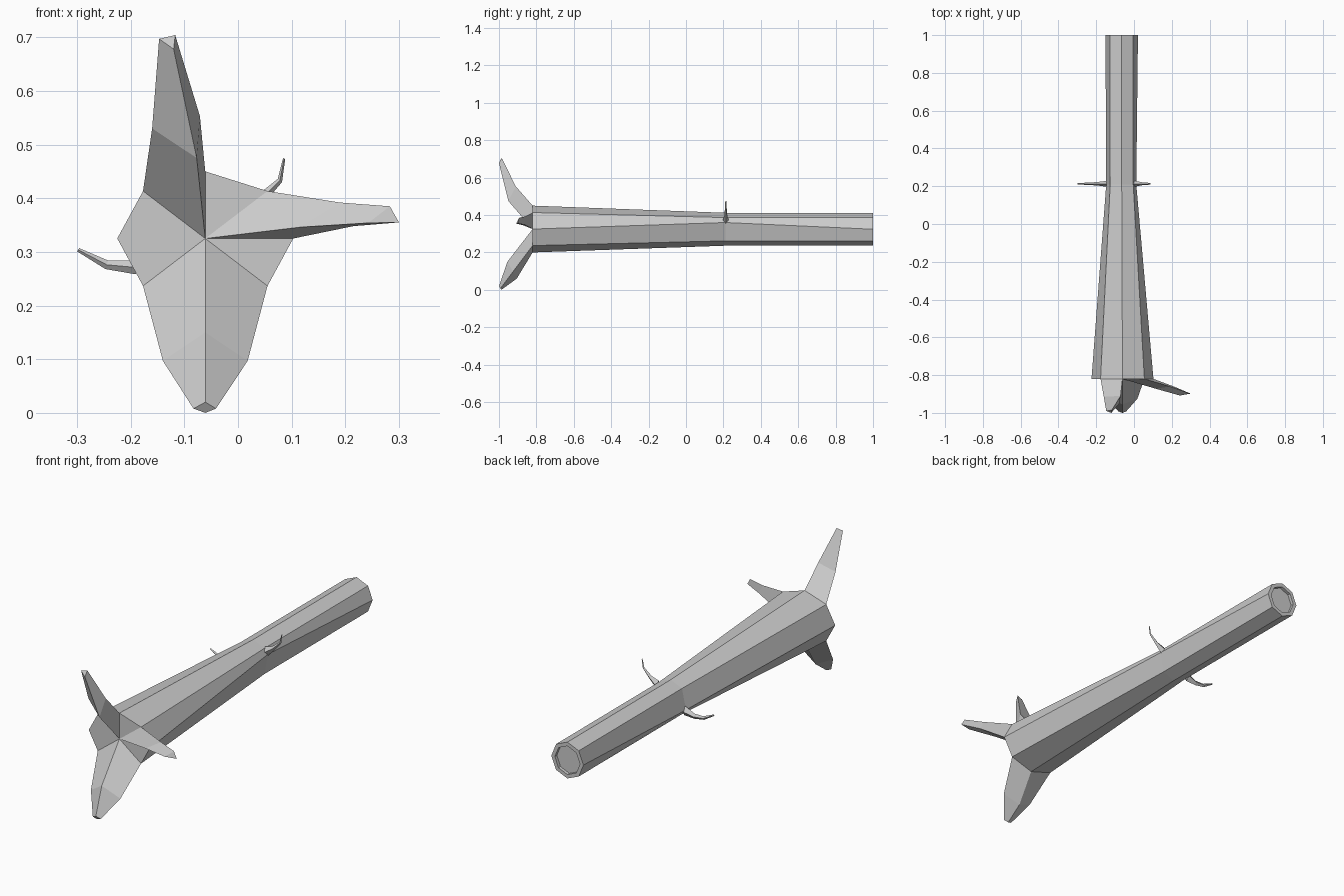
import bpy, bmesh
from math import cos, sin, pi


def make_object(name, bm):
    bmesh.ops.recalc_face_normals(bm, faces=bm.faces)
    mesh = bpy.data.meshes.new(name)
    bm.to_mesh(mesh)
    bm.free()
    bpy.context.collection.objects.link(bpy.data.objects.new(name, mesh))


def loft(bm, rings):
    """Bridge successive closed rings of points; returns vertex rings."""
    vr = [[bm.verts.new(p) for p in r] for r in rings]
    for a, b in zip(vr, vr[1:]):
        n = len(a)
        for i in range(n):
            j = (i + 1) % n
            bm.faces.new((a[i], a[j], b[j], b[i]))
    return vr


def octagon(cx, cz, rx, rz, y):
    return [(cx + rx * cos(k * pi / 4), y, cz + rz * sin(k * pi / 4)) for k in range(8)]


# Trunk: flared butt end, slim top, with a shallow recessed end cut
butt = octagon(-0.061, 0.325, 0.164, 0.125, -0.82)
knot = octagon(-0.065, 0.324, 0.086, 0.088, 0.21)
knot[0] = (0.012, 0.21, 0.36)
knot[4] = (-0.147, 0.21, 0.288)
centre = (-0.061, -0.82, 0.325)

bm = bmesh.new()
rings = loft(bm, [butt, knot,
                  octagon(-0.065, 0.324, 0.086, 0.088, 1.0),
                  octagon(-0.065, 0.324, 0.067, 0.069, 1.0),
                  octagon(-0.065, 0.324, 0.067, 0.069, 0.985)])
bm.faces.new(rings[-1])
hub = bm.verts.new(centre)
for k in (1, 3, 4, 7):          # butt wedges not covered by a root
    bm.faces.new((hub, rings[0][k], rings[0][(k + 1) % 8]))
make_object("trunk", bm)

# Roots: each continues one or two wedges of the butt end and tapers to a tip
roots = {
    "upper_root": [
        [centre, butt[2], butt[3]],
        [(-0.077, -0.95, 0.475), (-0.071, -0.91, 0.553), (-0.160, -0.915, 0.53)],
        [(-0.120, -1.0, 0.678), (-0.117, -0.985, 0.704), (-0.147, -0.99, 0.697)]],
    "side_root": [
        [centre, butt[0], butt[1]],
        [(0.115, -0.872, 0.346), (0.215, -0.862, 0.348), (0.190, -0.86, 0.392)],
        [(0.243, -0.908, 0.354), (0.300, -0.898, 0.355), (0.283, -0.893, 0.385)]],
    "lower_root": [
        [centre, butt[5], butt[6], butt[7]],
        [(-0.061, -0.955, 0.15), (-0.140, -0.925, 0.097),
         (-0.061, -0.905, 0.06), (0.018, -0.925, 0.097)],
        [(-0.061, -1.0, 0.020), (-0.083, -0.992, 0.008),
         (-0.061, -0.987, 0.0), (-0.041, -0.992, 0.008)]],
}
for name, sections in roots.items():
    bm = bmesh.new()
    bm.faces.new(loft(bm, sections)[-1])
    make_object(name, bm)


# Twigs: four-sided curved spikes; each section is (lower x,z, upper x,z, half depth)
def twig(name, sections):
    bm = bmesh.new()
    rings = []
    for x0, z0, x1, z1, d in sections:
        xm, zm = (x0 + x1) / 2, (z0 + z1) / 2
        rings.append([(x0, 0.213, z0), (xm, 0.213 + d, zm),
                      (x1, 0.213, z1), (xm, 0.213 - d, zm)])
    bm.faces.new(loft(bm, rings)[-1])
    make_object(name, bm)


twig("right_twig", [(0.008, 0.350, -0.004, 0.392, 0.016),
                    (0.048, 0.390, 0.035, 0.405, 0.008),
                    (0.082, 0.430, 0.074, 0.436, 0.005),
                    (0.088, 0.473, 0.084, 0.475, 0.003)])
twig("left_twig", [(-0.140, 0.262, -0.145, 0.308, 0.016),
                   (-0.195, 0.259, -0.195, 0.284, 0.009),
                   (-0.247, 0.268, -0.242, 0.284, 0.006),
                   (-0.300, 0.301, -0.296, 0.307, 0.004)])
